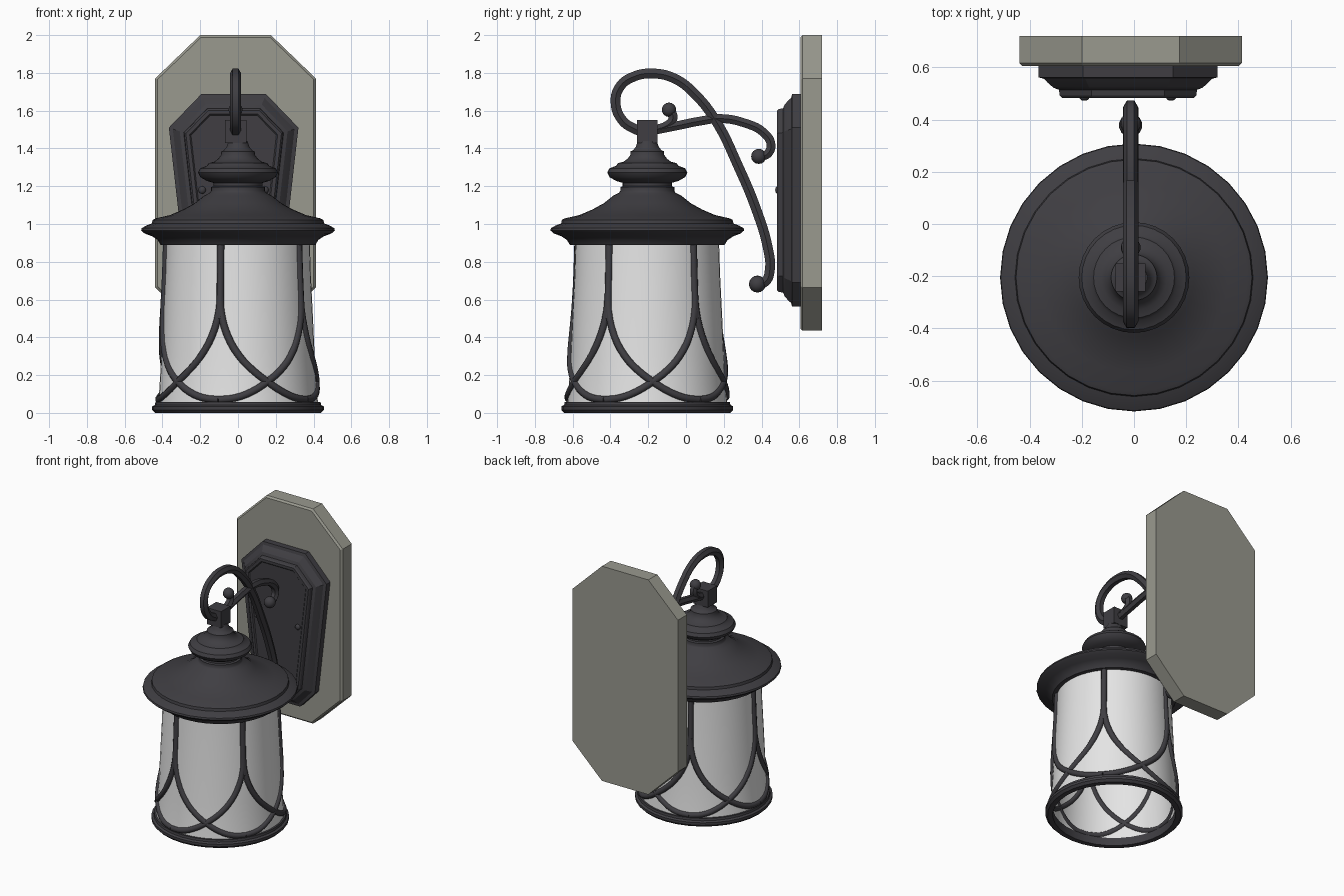
import bpy, bmesh, math
from mathutils import Vector

if "Cube" in bpy.data.objects:
    bpy.data.objects.remove(bpy.data.objects["Cube"])

CY = -0.205          # lantern axis (y)
AX = -0.013          # arm / back plate centre (x)


def material(name, rgb):
    m = bpy.data.materials.new(name)
    m.diffuse_color = (*rgb, 1)
    m.use_nodes = True
    m.node_tree.nodes["Principled BSDF"].inputs["Base Color"].default_value = m.diffuse_color
    return m


IRON = material("dark_iron", (0.05, 0.048, 0.055))
GLASS = material("frosted_glass", (0.78, 0.78, 0.78))
STONE = material("grey_board", (0.32, 0.32, 0.275))


def finish(name, bm, mat, angle=35):
    bmesh.ops.remove_doubles(bm, verts=bm.verts, dist=1e-5)
    bmesh.ops.recalc_face_normals(bm, faces=bm.faces)
    me = bpy.data.meshes.new(name)
    bm.to_mesh(me)
    bm.free()
    ob = bpy.data.objects.new(name, me)
    bpy.context.collection.objects.link(ob)
    me.materials.append(mat)
    bpy.ops.object.select_all(action='DESELECT')
    ob.select_set(True)
    bpy.context.view_layer.objects.active = ob
    if angle:
        bpy.ops.object.shade_smooth_by_angle(angle=math.radians(angle))
    return ob


def lathe(name, profile, mat, closed=False, n=32):
    """Revolve (radius, z) points around the lantern axis."""
    bm = bmesh.new()
    rings = []
    for r, z in profile:
        rings.append([bm.verts.new((r * math.cos(2 * math.pi * i / n),
                                    CY + r * math.sin(2 * math.pi * i / n), z))
                      for i in range(n)] if r > 0 else [bm.verts.new((0, CY, z))])
    pairs = list(zip(rings, rings[1:])) + ([(rings[-1], rings[0])] if closed else [])
    for a, b in pairs:
        for i in range(n):
            j = (i + 1) % n
            if len(a) == 1:
                bm.faces.new((a[0], b[i], b[j]))
            elif len(b) == 1:
                bm.faces.new((a[i], a[j], b[0]))
            else:
                bm.faces.new((a[i], a[j], b[j], b[i]))
    return finish(name, bm, mat)


def inset(poly, d):
    """Shrink a counter-clockwise convex outline by d with mitred corners."""
    out = []
    for i, p in enumerate(poly):
        a = (p - poly[i - 1]).normalized()
        b = (poly[(i + 1) % len(poly)] - p).normalized()
        na, nb = Vector((-a.y, a.x)), Vector((-b.y, b.x))
        out.append(p + (na + nb) * d / (1 + na.dot(nb)))
    return out


def plate(name, half, cx, layers, mat):
    """Stack mirrored (x, z) outline at (inset, y) layers, back to front."""
    poly = [Vector((x, z)) for x, z in half] + [Vector((-x, z)) for x, z in reversed(half)]
    bm = bmesh.new()
    rings = [[bm.verts.new((cx + p.x, y, p.y)) for p in inset(poly, d)] for d, y in layers]
    n = len(poly)
    for a, b in zip(rings, rings[1:]):
        for i in range(n):
            bm.faces.new((a[i], a[(i + 1) % n], b[(i + 1) % n], b[i]))
    bm.faces.new(rings[0])
    bm.faces.new(rings[-1])
    return finish(name, bm, mat, 20)


def tube(name, paths, radius, mat, res=2, sub=5, ends=None):
    """Sweep round bars along smooth splines and turn them into a mesh."""
    cu = bpy.data.curves.new(name, 'CURVE')
    cu.dimensions = '3D'
    cu.bevel_depth, cu.bevel_resolution = radius, res
    cu.resolution_u, cu.use_fill_caps = sub, True
    for pts in paths:
        sp = cu.splines.new('BEZIER')
        sp.bezier_points.add(len(pts) - 1)
        for bp, p in zip(sp.bezier_points, pts):
            bp.co = p
            bp.handle_left_type = bp.handle_right_type = 'AUTO'
    tmp = bpy.data.objects.new(name + "_curve", cu)
    bpy.context.collection.objects.link(tmp)
    bpy.context.view_layer.update()
    me = bpy.data.meshes.new_from_object(tmp.evaluated_get(bpy.context.evaluated_depsgraph_get()))
    bm = bmesh.new()
    bm.from_mesh(me)
    bpy.data.objects.remove(tmp)
    bpy.data.meshes.remove(me)
    for p, r in ends or []:
        g = bmesh.ops.create_uvsphere(bm, u_segments=14, v_segments=8, radius=r)
        for v in g["verts"]:
            v.co += Vector(p)
    return finish(name, bm, mat, 50)


# wall board
plate("wall_board", [(0.187, 0.435), (0.426, 0.665), (0.426, 1.77), (0.187, 2.0)], AX,
      [(0, 0.72), (0, 0.617), (0.012, 0.605)], STONE)

# moulded mounting plate with screws
plate("mounting_plate", [(0.13, 0.562), (0.25, 0.69), (0.343, 1.51), (0.172, 1.687)], -0.023,
      [(0, 0.606), (0, 0.562), (0.02, 0.556), (0.035, 0.54), (0.055, 0.522), (0.075, 0.514),
       (0.078, 0.492), (0.086, 0.483), (0.105, 0.483), (0.112, 0.49)], IRON)
bm = bmesh.new()
for x in (-0.19, 0.142):
    g = bmesh.ops.create_uvsphere(bm, u_segments=12, v_segments=8, radius=0.02)
    for v in g["verts"]:
        v.co = Vector((x + v.co.x, 0.486 + v.co.y * 0.7, 1.18 + v.co.z))
finish("plate_screws", bm, IRON)

# lantern roof, knob and finial neck
lathe("lantern_roof", [
    (0, 0.92), (0.37, 0.92), (0.37, 0.89), (0.41, 0.89), (0.425, 0.915), (0.455, 0.935), (0.495, 0.95),
    (0.513, 0.966), (0.51, 0.978), (0.485, 0.992), (0.456, 1.003), (0.452, 1.022), (0.435, 1.03),
    (0.36, 1.047), (0.29, 1.077), (0.23, 1.11), (0.18, 1.15), (0.15, 1.165), (0.143, 1.175),
    (0.143, 1.195), (0.13, 1.2), (0.13, 1.218), (0.165, 1.228), (0.2, 1.248), (0.212, 1.272),
    (0.2, 1.295), (0.165, 1.308), (0.155, 1.322), (0.125, 1.33), (0.105, 1.345), (0.09, 1.365),
    (0.088, 1.385), (0.075, 1.39), (0.06, 1.41), (0.05, 1.44), (0, 1.44)], IRON)

# frosted shade, open below
outer = [(0.426, 0.03), (0.417, 0.12), (0.406, 0.3), (0.397, 0.5), (0.386, 0.72), (0.379, 0.93)]
lathe("glass_shade", outer + [(r - 0.012, z) for r, z in reversed(outer)], GLASS, closed=True, n=48)

# bottom rim
lathe("bottom_rim", [(0.405, 0.0), (0.44, 0.0), (0.455, 0.016), (0.455, 0.034), (0.44, 0.042),
                     (0.437, 0.058), (0.405, 0.058)], IRON, closed=True)


# lattice: five straight bars, each splitting into two sweeping arcs
def on_shade(deg, z):
    for (r0, z0), (r1, z1) in zip(outer, outer[1:]):
        if z <= z1:
            break
    r = r0 + (r1 - r0) * (z - z0) / (z1 - z0) - 0.002
    a = math.radians(deg - 90)
    return (r * math.cos(a), CY + r * math.sin(a), z)


arc = [(0, 0.62), (0.8, 0.54), (6, 0.41), (15, 0.3), (25, 0.225), (36, 0.165), (48, 0.112),
       (60, 0.08), (72, 0.07)]
paths = []
for k in range(5):
    base = -14 + 72 * k
    paths.append([on_shade(base, z) for z in (0.92, 0.72, 0.5)])
    for s in (-1, 1):
        paths.append([on_shade(base + s * a, z) for a, z in arc])
tube("shade_lattice", paths, 0.02, IRON, sub=3)


# hanging arm with scrolls
def side(points):
    return [(AX, y, z) for y, z in points]


main = side([(-0.22, 1.485), (-0.275, 1.505), (-0.338, 1.55), (-0.373, 1.645), (-0.348, 1.73),
             (-0.277, 1.78), (-0.182, 1.797), (-0.06, 1.77), (0.055, 1.68), (0.166, 1.533),
             (0.272, 1.316), (0.372, 1.077), (0.435, 0.865), (0.444, 0.76), (0.42, 0.695),
             (0.378, 0.682)])
brace = side([(-0.17, 1.496), (-0.034, 1.523), (0.07, 1.544), (0.187, 1.558), (0.309, 1.535),
              (0.41, 1.485), (0.45, 1.42), (0.43, 1.37), (0.385, 1.358)])
curl = side([(-0.16, 1.5), (-0.1, 1.522), (-0.07, 1.555), (-0.075, 1.59), (-0.09, 1.605)])
tube("hanging_arm", [main], 0.03, IRON, res=1, ends=[(main[-1], 0.045)])
tube("arm_brace", [brace, curl], 0.027, IRON, res=1, ends=[(brace[-1], 0.04), (curl[-1], 0.038)])

# square socket joining arm and finial
bm = bmesh.new()
bmesh.ops.create_cube(bm, size=1)
for v in bm.verts:
    v.co = Vector((AX + v.co.x * 0.114, CY + v.co.y * 0.108, 1.49 + v.co.z * 0.12))
finish("arm_socket", bm, IRON, 0)
